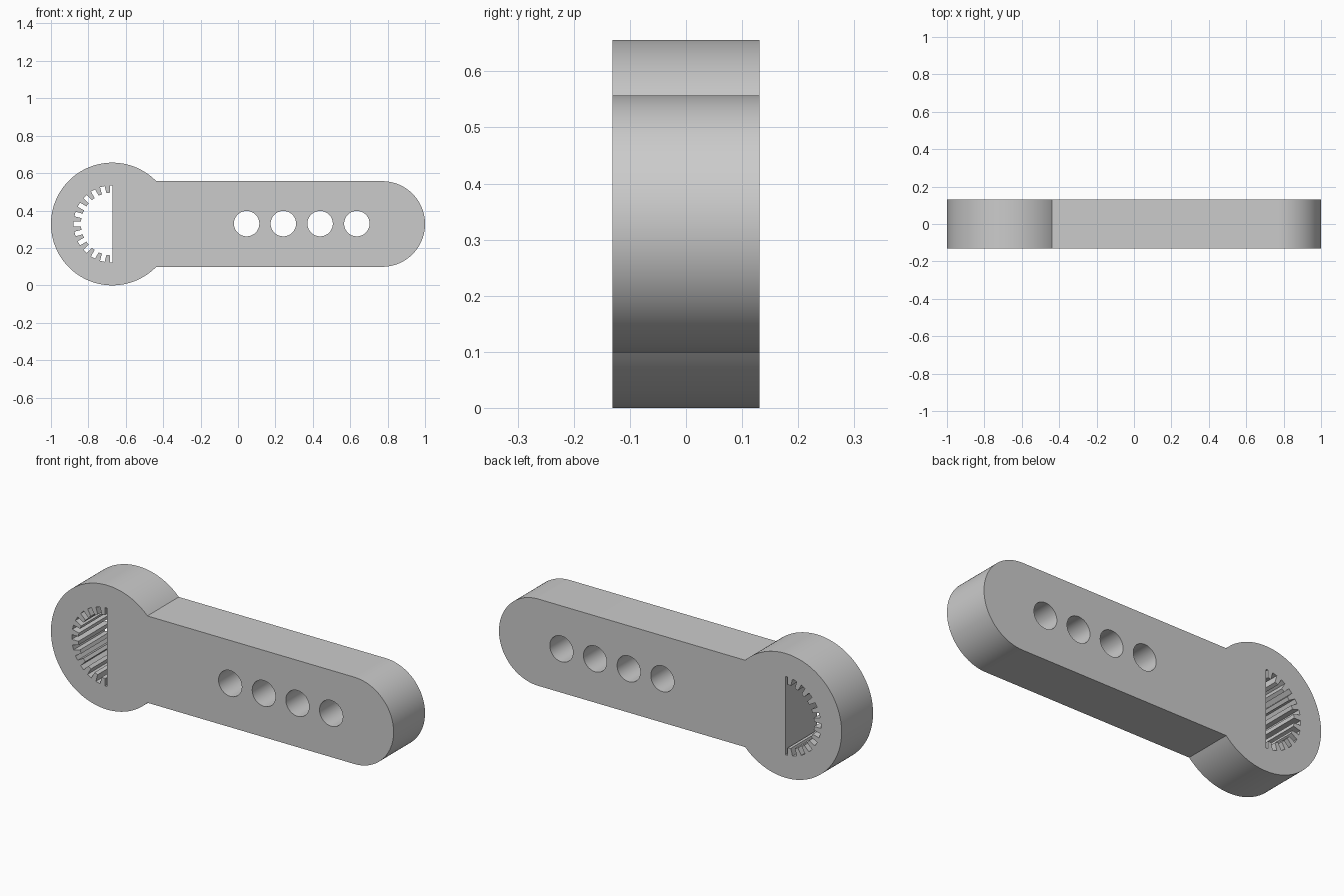
import bpy, bmesh
from math import sin, cos, pi, radians, sqrt, asin

if "Cube" in bpy.data.objects:
    bpy.data.objects.remove(bpy.data.objects["Cube"])

HALF_DEPTH = 0.131
HEAD_X, MID_Z, HEAD_R = -0.672, 0.328, 0.328
ARM_R = 0.229
TIP_X = 1.0 - ARM_R


def arc(cx, cy, r, a0, a1, n):
    return [(cx + r * cos(a0 + (a1 - a0) * i / n),
             cy + r * sin(a0 + (a1 - a0) * i / n)) for i in range(n + 1)]


def half_spline(cx, cy, r_in, r_out, half_w, slots):
    """Half-round opening with square slots around its curved side."""
    pts = []
    d_in, d_out = sqrt(r_in**2 - half_w**2), sqrt(r_out**2 - half_w**2)
    for k in range(slots + 1):
        a = pi / 2 + pi * k / slots
        corners = [(d_in, -half_w), (d_out, -half_w), (d_out, half_w), (d_in, half_w)]
        if k == 0:                       # end slots are cut by the flat side
            corners = [(d_out, 0)] + corners[2:]
        elif k == slots:
            corners = corners[:2] + [(d_out, 0)]
        pts += [(cx + d * cos(a) - w * sin(a), cy + d * sin(a) + w * cos(a))
                for d, w in corners]
    return pts


# Outline: rounded arm tip flowing into the round head
join = asin(ARM_R / HEAD_R)
loops = [arc(TIP_X, MID_Z, ARM_R, -pi / 2, pi / 2, 48)
         + arc(HEAD_X, MID_Z, HEAD_R, join, 2 * pi - join, 96)]

# Splined half-round opening and the row of four round holes
loops.append(half_spline(HEAD_X, MID_Z, 0.168, 0.207, 0.0125, 12))
for i in range(4):
    loops.append(arc(0.046 + 0.1965 * i, MID_Z + 0.002, 0.068, 0, 2 * pi, 48)[:-1])

# Flat filled profile, extruded through the thickness
curve = bpy.data.curves.new("lever_arm", 'CURVE')
curve.dimensions = '2D'
curve.fill_mode = 'BOTH'
curve.extrude = HALF_DEPTH
for pts in loops:
    s = curve.splines.new('POLY')
    s.points.add(len(pts) - 1)
    for p, (x, y) in zip(s.points, pts):
        p.co = (x, y, 0, 1)
    s.use_cyclic_u = True
arm = bpy.data.objects.new("lever_arm", curve)
bpy.context.collection.objects.link(arm)
arm.rotation_euler.x = pi / 2
bpy.context.view_layer.objects.active = arm
arm.select_set(True)
bpy.ops.object.convert(target='MESH')
bpy.ops.object.transform_apply(location=False, rotation=True, scale=False)

# Weld caps to walls and smooth the round walls
bm = bmesh.new()
bm.from_mesh(arm.data)
bmesh.ops.remove_doubles(bm, verts=bm.verts, dist=1e-5)
bmesh.ops.recalc_face_normals(bm, faces=bm.faces)
bm.to_mesh(arm.data)
bm.free()
bpy.ops.object.shade_smooth_by_angle(angle=radians(20))
